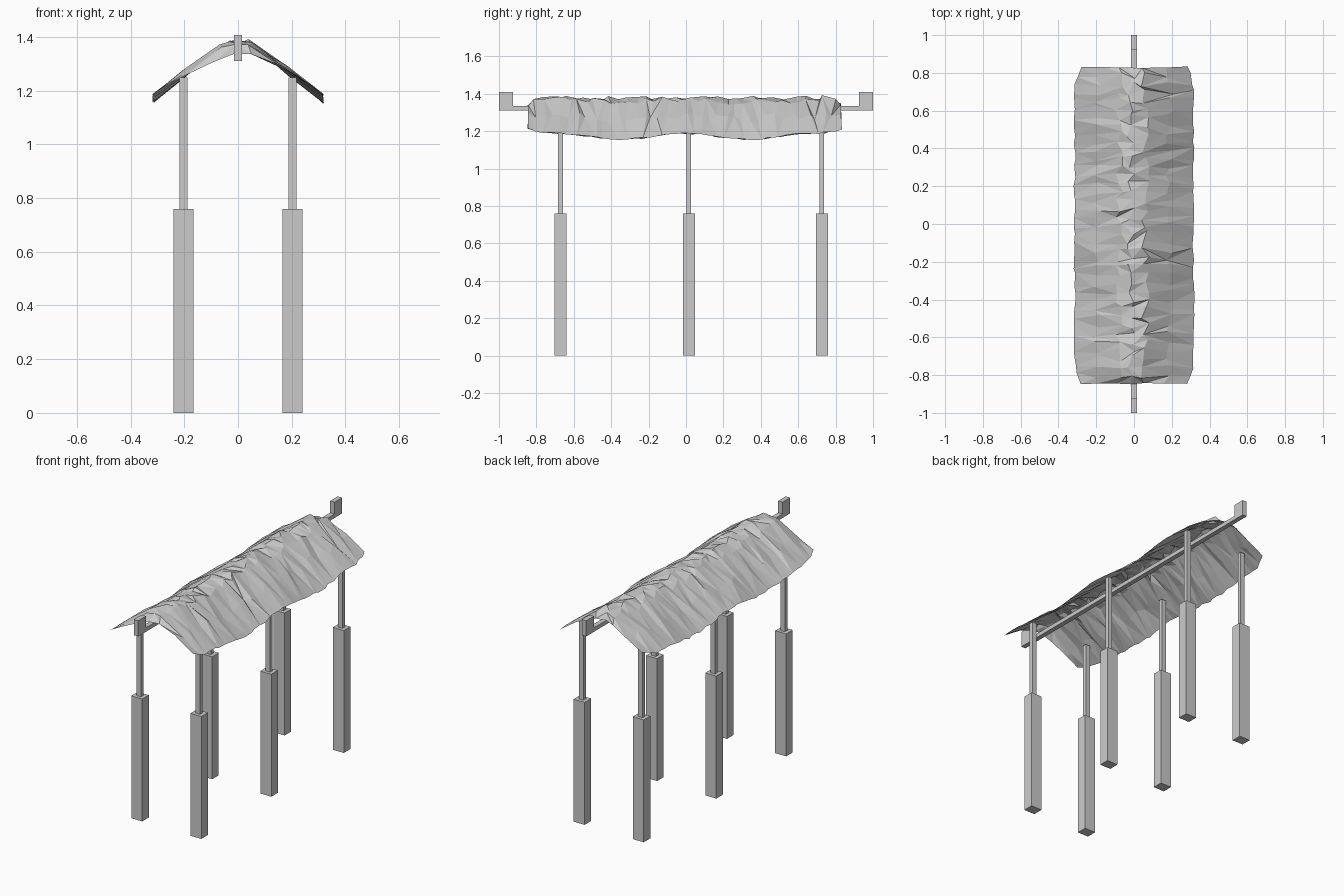
import bpy, bmesh, math, random

if "Cube" in bpy.data.objects:
    bpy.data.objects.remove(bpy.data.objects["Cube"])

random.seed(7)


def finish(name, bm):
    bmesh.ops.recalc_face_normals(bm, faces=bm.faces)
    me = bpy.data.meshes.new(name)
    bm.to_mesh(me)
    bm.free()
    ob = bpy.data.objects.new(name, me)
    bpy.context.collection.objects.link(ob)
    return ob


def box(name, centre, size):
    bm = bmesh.new()
    bmesh.ops.create_cube(bm, size=1)
    for v in bm.verts:
        v.co = [c + k * s for c, k, s in zip(centre, v.co, size)]
    return finish(name, bm)


# Six posts: thick lower block with a slender pole above
for y in (-0.671, 0.015, 0.726):
    for side, x in (("left", -0.203), ("right", 0.203)):
        box(f"{side}_post_base", (x, y, 0.38), (0.075, 0.064, 0.76))
        box(f"{side}_post_pole", (x, y, 1.005), (0.03, 0.025, 0.49))

# Ridge beam with upturned ends, profile in y/z extruded along x
profile = [(-1, 1.31), (1, 1.31), (1, 1.408), (0.925, 1.408),
           (0.925, 1.335), (-0.925, 1.335), (-0.925, 1.408), (-1, 1.408)]
bm = bmesh.new()
face = bm.faces.new([bm.verts.new((-0.015, y, z)) for y, z in profile])
ext = bmesh.ops.extrude_face_region(bm, geom=[face])
for v in ext["geom"]:
    if isinstance(v, bmesh.types.BMVert):
        v.co.x += 0.03
finish("ridge_beam", bm)

# Crumpled hide roof: jittered grid over a peaked cross-section
section = [(-0.315, 0.0), (-0.2, 0.092), (-0.08, 0.18), (-0.015, 0.207),
           (0.06, 0.195), (0.19, 0.098), (0.315, 0.0)]
ROWS = 38
bm = bmesh.new()
grid = []
for r in range(ROWS + 1):
    y0 = -0.845 + 1.675 * r / ROWS
    edge = min(r, ROWS - r)
    narrow = {0: 0.89, 1: 0.95, 2: 0.985}.get(edge, 1.0)
    drop = {0: 0.034, 1: 0.008}.get(edge, 0.0)
    sag = math.cos(2 * math.pi * max(-0.7, min(0.7, y0)) / 0.68)
    row = []
    for i, (px, h) in enumerate(section):
        eave = i in (0, len(section) - 1)
        jx = 0.005 if eave else 0.022
        jz = 0.003 if eave else 0.01
        x = px * narrow + random.uniform(-jx, jx)
        y = y0 + (random.uniform(-0.017, 0.017) if edge else random.uniform(-0.004, 0.004))
        # Keep jittered points on the slope, then crumple
        z = 1.172 + 0.016 * sag * (1 - h / 0.207) + h
        z += (abs(px) - abs(x)) * (0.75 if abs(px) > 0.04 else 0.1)
        z += random.uniform(-jz, jz) - drop * h / 0.207
        row.append(bm.verts.new((x, y, z)))
    grid.append(row)
for r in range(ROWS):
    for i in range(len(section) - 1):
        a, b = grid[r][i], grid[r][i + 1]
        c, d = grid[r + 1][i + 1], grid[r + 1][i]
        tris = [(a, b, c), (a, c, d)] if random.random() < 0.5 else [(a, b, d), (b, c, d)]
        for t in tris:
            bm.faces.new(t)
finish("hide_roof", bm)
